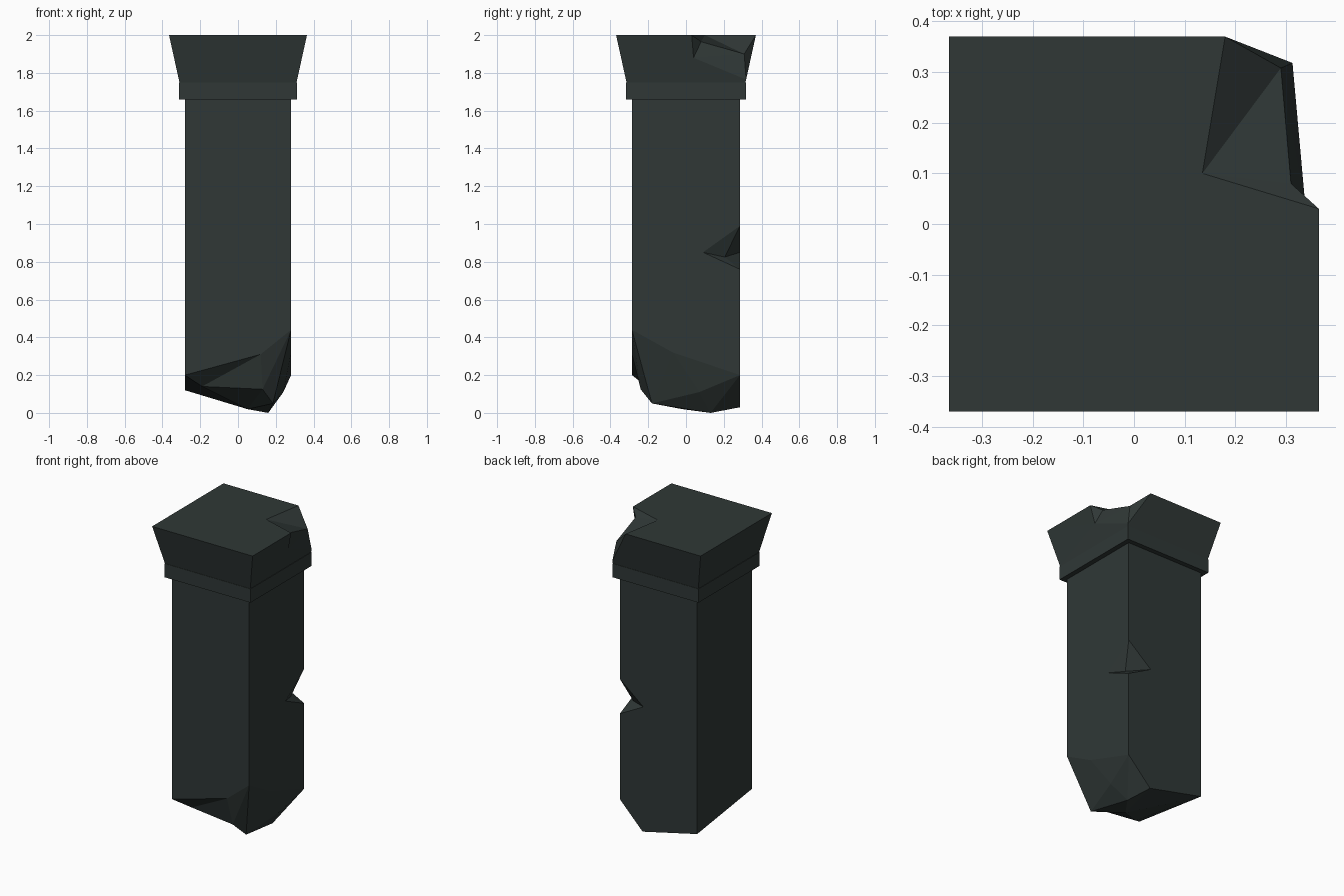
import bpy, bmesh

if "Cube" in bpy.data.objects:
    bpy.data.objects.remove(bpy.data.objects["Cube"])

stone = bpy.data.materials.new("dark_slate")
stone.diffuse_color = (0.029, 0.039, 0.037, 1)
stone.use_nodes = True
stone.node_tree.nodes["Principled BSDF"].inputs["Base Color"].default_value = stone.diffuse_color


def make(name, points, faces):
    """Build a flat-shaded part from named points and faces given as space-separated names."""
    bm = bmesh.new()
    v = {k: bm.verts.new(p) for k, p in points.items()}
    for f in faces:
        bm.faces.new([v[k] for k in f.split()])
    bmesh.ops.recalc_face_normals(bm, faces=bm.faces)
    # triangulate concave walls cleanly
    bmesh.ops.triangulate(bm, faces=[f for f in bm.faces if len(f.verts) > 4])
    me = bpy.data.meshes.new(name)
    bm.to_mesh(me)
    bm.free()
    me.materials.append(stone)
    ob = bpy.data.objects.new(name, me)
    bpy.context.collection.objects.link(ob)
    return ob


def square(prefix, hx, hy, z):
    """Four corners, anticlockwise from front left."""
    signs = ((-1, -1), (1, -1), (1, 1), (-1, 1))
    return {f"{prefix}{i}": (sx * hx, sy * hy, z) for i, (sx, sy) in enumerate(signs)}


# Shaft: square post, jagged broken foot, notch in the back right edge
X, Y = 0.281, 0.286
shaft = square("t", X, Y, 1.67)
shaft.update({
    # broken rim around the foot
    "r0": (-X, -Y, .20), "r1": (.12, -Y, .31), "r2": (X, -Y, .44), "r3": (X, -.07, .32),
    "r4": (X, Y, .20), "r5": (.115, Y, .03), "r6": (-X, Y, .12),
    # underside peaks
    "A": (.16, .13, 0), "C": (-.19, -.21, .14), "D": (.13, -.24, .125),
    "E": (.185, -.18, .05), "F": (.05, -.02, .02), "H": (.24, .07, .11),
    # edge notch
    "nt": (X, Y, .99), "nb": (X, Y, .76), "np": (X, .09, .85),
    "nq": (.11, Y, .85), "ni": (.24, .205, .825),
})
make("shaft", shaft, [
    "t0 t1 t2 t3", "r0 r1 r2 t1 t0", "r6 r0 t0 t3",
    "r2 r3 r4 nb np nt t2 t1", "r4 r5 r6 t3 t2 nt nq nb",
    "nt np ni", "nt ni nq", "nb np ni", "nb ni nq",
    "r0 r1 C", "r1 D C", "r1 r2 D", "r2 E D", "r2 r3 E", "r3 H E", "r3 r4 H",
    "r4 A H", "H A E", "r4 r5 A", "r5 F A", "A F E", "E F D", "D F C",
    "r5 r6 F", "r6 C F", "r6 r0 C",
])

# Collar band under the capital
collar = {**square("b", .313, .317, 1.66), **square("t", .313, .317, 1.75)}
make("collar", collar, ["b0 b1 b2 b3", "t0 t1 t2 t3"] +
     [f"b{i} b{(i + 1) % 4} t{(i + 1) % 4} t{i}" for i in range(4)])

# Flared capital with its back right corner broken away
cap = {**square("b", .31, .315, 1.75), **square("t", .365, .37, 2.0)}
del cap["t2"]
cap.update({
    "S1": (.18, .37, 2), "S2": (.135, .10, 2), "S3": (.365, .03, 2),
    "W": (.338, .04, 1.88), "K": (.313, .318, 1.765),
    "M": (.31, .08, 1.965), "N": (.29, .308, 1.90),
})
make("capital", cap, [
    "b0 b1 b2 b3", "t0 t1 S3 S2 S1 t3", "b0 b1 t1 t0", "b3 b0 t0 t3",
    "b1 b2 K W S3 t1", "b2 b3 t3 S1 K",
    "S3 S2 M", "S3 M W", "M N W", "N K W", "S2 N M", "S2 S1 N", "S1 K N",
])
